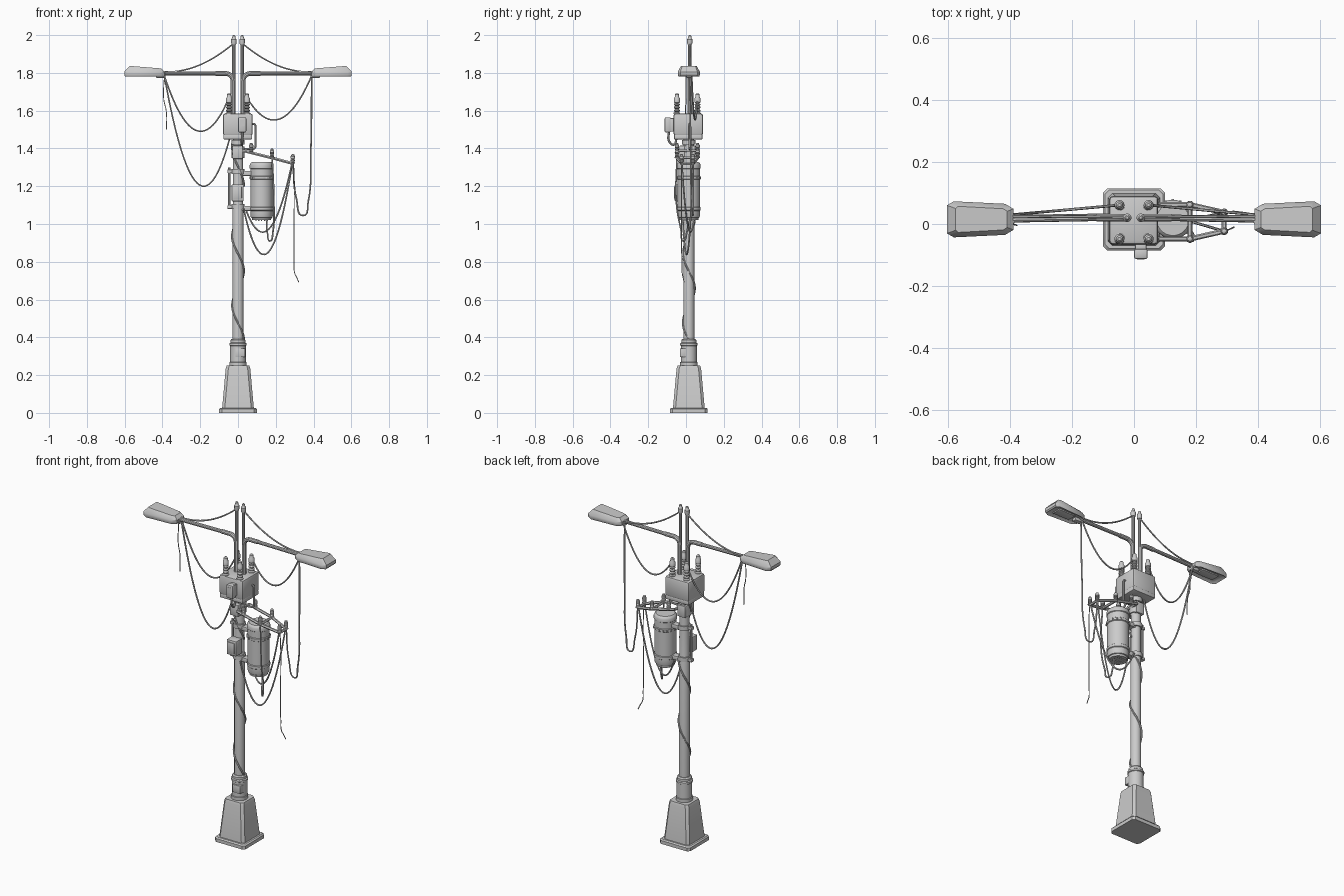
import bpy, bmesh, math
from mathutils import Vector, Matrix

cube = bpy.data.objects.get("Cube")
if cube:
    bpy.data.objects.remove(cube, do_unlink=True)

metal = bpy.data.materials.new("grey_metal")
metal.use_nodes = True
GREY = (0.6, 0.6, 0.6, 1)
metal.diffuse_color = GREY
metal.node_tree.nodes["Principled BSDF"].inputs["Base Color"].default_value = GREY

CY = 0.015          # depth of the pole axis
parts = []


def finish(name, bm):
    bmesh.ops.recalc_face_normals(bm, faces=bm.faces[:])
    mesh = bpy.data.meshes.new(name)
    bm.to_mesh(mesh)
    bm.free()
    mesh.materials.append(metal)
    ob = bpy.data.objects.new(name, mesh)
    bpy.context.collection.objects.link(ob)
    parts.append(ob)
    return ob


def loft(name, loops, after=None):
    """Skin closed loops of equal length and cap both ends."""
    bm = bmesh.new()
    rings = [[bm.verts.new(p) for p in loop] for loop in loops]
    n = len(rings[0])
    for a, b in zip(rings, rings[1:]):
        for i in range(n):
            bm.faces.new((a[i], a[(i + 1) % n], b[(i + 1) % n], b[i]))
    bottom = bm.faces.new(rings[0])
    bm.faces.new(rings[-1])
    if after:
        bmesh.ops.recalc_face_normals(bm, faces=bm.faces[:])
        after(bm, bottom)
    return finish(name, bm)


def lathe(name, x, y, z, profile, sides=24):
    ring = [(math.cos(2 * math.pi * i / sides), math.sin(2 * math.pi * i / sides))
            for i in range(sides)]
    return loft(name, [[(x + r * c, y + r * s, z + h) for c, s in ring] for r, h in profile])


def box(name, lo, hi, bevel=0.004):
    bm = bmesh.new()
    lo, hi = Vector(lo), Vector(hi)
    size = hi - lo
    bmesh.ops.create_cube(bm, size=1, matrix=Matrix.Translation((lo + hi) / 2)
                          @ Matrix.Diagonal((*size, 1)))
    if bevel:
        bmesh.ops.bevel(bm, geom=bm.edges[:], offset=bevel, segments=2,
                        profile=0.5, affect='EDGES')
    return finish(name, bm)


def square_loop(half, cut, z):
    pts = []
    for sx, sy in ((1, 1), (-1, 1), (-1, -1), (1, -1)):
        a, b = (sx * half, sy * (half - cut)), (sx * (half - cut), sy * half)
        pts += [a, b] if sx * sy > 0 else [b, a]
    return [(px, CY + py, z) for px, py in pts]


def tube(name, pts, r, straight=False, res=2):
    cu = bpy.data.curves.new(name, 'CURVE')
    cu.dimensions = '3D'
    cu.bevel_depth, cu.bevel_resolution, cu.use_fill_caps = r, res, True
    cu.resolution_u = 1 if straight else 8
    sp = cu.splines.new('POLY' if straight else 'BEZIER')
    target = sp.points if straight else sp.bezier_points
    target.add(len(pts) - 1)
    for p, co in zip(target, pts):
        if straight:
            p.co = (*co, 1)
        else:
            p.co = co
            p.handle_left_type = p.handle_right_type = 'AUTO'
    ob = bpy.data.objects.new(name, cu)
    bpy.context.collection.objects.link(ob)
    bpy.context.view_layer.update()
    mesh = bpy.data.meshes.new_from_object(ob.evaluated_get(bpy.context.evaluated_depsgraph_get()))
    bpy.data.objects.remove(ob, do_unlink=True)
    mesh.materials.clear()
    mesh.materials.append(metal)
    ob = bpy.data.objects.new(name, mesh)
    bpy.context.collection.objects.link(ob)
    parts.append(ob)


def cable(name, a, b, sag, r=0.0045):
    a, b = Vector(a), Vector(b)
    pts = []
    for i in range(25):
        t = i / 24
        p = a.lerp(b, t)
        p.z -= 4 * sag * t * (1 - t)
        pts.append(p)
    tube(name, pts, r, True, 1)


def insulator(name, x, y, z, h, r):
    prof = [(r, 0), (r, .06)]
    for k in range(3):
        prof += [(r * .55, .1 + k * .15), (r * .9, .14 + k * .15), (r * .9, .19 + k * .15)]
    prof += [(r * .5, .52), (r * .9, .56), (r * .9, .76), (r * .65, .82), (r * .6, .95), (r * .3, 1)]
    lathe(name, x, y, z, [(q, t * h) for q, t in prof], 14)


# Square footing
loft("foot_plate", [square_loop(.1, .014, 0), square_loop(.1, .014, .02), square_loop(.094, .014, .027)])
loft("foot_pedestal", [square_loop(.084, .014, .025), square_loop(.065, .014, .235),
                       square_loop(.06, .014, .25)])

# Pole and collar
lathe("pole_collar", 0, CY, .25, [(.046, 0), (.046, .018), (.042, .02), (.042, .105),
                                 (.046, .108), (.046, .118), (.04, .122), (.04, .135), (.034, .142)])
lathe("pole", 0, CY, .38, [(.029, 0), (.029, .72), (.027, .73), (.027, 1.09)])
box("collar_hatch", (-.014, -.033, .295), (.038, 0, .342), .003)
for z in (1.08, 1.265, 1.42):
    lathe("pole_clamp", 0, CY, z, [(.035, 0), (.035, .026)])

# Distribution box on top of the pole
box("top_box", (-.08, -.066, 1.468), (.078, .09, 1.585), .012)
box("top_box_floor", (-.077, -.063, 1.448), (.075, .087, 1.474), .004)
box("meter_mount", (.004, -.085, 1.49), (.04, -.06, 1.56), .003)
box("meter", (.0, -.113, 1.485), (.044, -.08, 1.565), .007)
box("meter_face", (.01, -.115, 1.52), (.034, -.11, 1.552), 0)
tube("meter_cable", [(.022, -.09, 1.49), (.022, -.09, 1.44), (.02, -.065, 1.42), (.015, -.05, 1.45)], .006)
tube("side_conduit", [(.06, .02, 1.53), (.086, .02, 1.53), (.092, .02, 1.522), (.092, .02, 1.408),
                      (.086, .02, 1.4), (.02, .02, 1.395)], .006, True)
for x in (-.047, .047):
    for y in (-.048, .061):
        insulator("box_insulator", x, y, 1.582, .11, .018)


# Lamp head: stepped recess underneath with a raised light panel
def hollow(bm, bottom):
    for depth in (.006, .004):
        bmesh.ops.inset_region(bm, faces=[bottom], thickness=.009)
        bmesh.ops.translate(bm, verts=bottom.verts[:], vec=(0, 0, depth))


def lamp(s, side):
    half = [(.388, .034), (.415, .05), (.58, .058), (.602, .045)]
    roof = [(.408, .026), (.42, .034), (.566, .042), (.574, .035)]

    def loop(shape, z, k=1, slope=0):
        pts = shape + [(x, -y) for x, y in reversed(shape)]
        return [(s * (.496 + (x - .496) * k), CY + y * k, z + slope * (x - .4)) for x, y in pts]
    loft(side + "_lamp_head", [loop(half, 1.781, .95), loop(half, 1.788), loop(half, 1.806),
                               loop(roof, 1.823, 1, .08)], hollow)
    x0, x1 = sorted((s * .45, s * .56))
    box(side + "_light_panel", (x0, CY - .028, 1.784), (x1, CY + .028, 1.795), .002)
    box(side + "_lamp_knuckle", (s * .41 - .025, CY - .014, 1.774), (s * .41 + .025, CY + .014, 1.806))


for s, side in ((1, "left"), (-1, "right")):
    lamp(s, side)
    # Lamp arm, bending outward from the upright
    arm = [(s * .026, .02, 1.57), (s * .026, .02, 1.75)]
    arm += [(s * (.066 - .04 * math.cos(a)), .02, 1.757 + .04 * math.sin(a))
            for a in [math.pi / 12 * k for k in range(7)]]
    tube(side + "_arm", arm + [(s * .12, .02, 1.797)], .0125, True, 3)
    tube(side + "_arm_end", [(s * .11, .02, 1.797), (s * .4, CY, 1.797)], .0105, True, 3)
    # Slim mast and its cap
    tube(side + "_mast", [(s * .022, .02, 1.58), (s * .022, .02, 1.965)], .009, True, 3)
    lathe(side + "_mast_cap", s * .022, .02, 1.95,
          [(.012, 0), (.014, .008), (.014, .028), (.009, .034), (.008, .046), (.004, .05)], 14)
    cable(side + "_mast_cable", (s * .025, .022, 1.955), (s * .39, .025, 1.805), .04)

# Transformer can
TX = .125
rib = [(.048, 0), (.056, .004), (.059, .012), (.059, .04), (.063, .043), (.063, .058), (.059, .061),
       (.059, .205), (.063, .208), (.063, .222), (.059, .225), (.059, .262), (.063, .265),
       (.063, .282), (.059, .291), (.052, .297)]
lathe("transformer", TX, CY, 1.03, rib, 32)
loops = [(.044, 1.031), (.052, 1.031), (.05, 1.02), (.044, 1.02)]
lathe("transformer_base_ring", TX, CY, 0, loops, 24)
for k in range(5):
    x = TX - .03 + k * .015
    box("base_grille", (x - .003, CY - .03, 1.017), (x + .003, CY + .03, 1.03), 0)
for z in (1.07, 1.255):
    box("transformer_bracket", (.01, CY - .02, z), (.08, CY + .02, z + .026), .004)
for k in range(16):
    a = k * math.pi / 8
    x, y = TX + .061 * math.cos(a), CY + .061 * math.sin(a)
    box("rim_bolt", (x - .004, y - .004, 1.238), (x + .004, y + .004, 1.25), 0)

# Sloping crossarm frame with small insulators
near, mid, far = (.03, .055, 1.387), (.18, .055, 1.35), (.29, .03, 1.32)
for s in (1, -1):
    rail = [(x, .007 + s * y, z) for x, y, z in (near, mid, far)]
    tube("crossarm_rail", rail, .0085, True, 1)
    for (x, y, z), dx in zip(rail, (.04, 0, 0)):
        insulator("crossarm_insulator", x + dx, y, z - dx * .2, .05, .013)
for x, y, z in (near, mid, far):
    tube("crossarm_tie", [(x, .007 - y, z), (x, .007 + y, z)], .008, True, 1)
box("crossarm_mount", (-.03, -.035, 1.345), (.025, .05, 1.415), .005)
lathe("mount_ring", 0, CY, 1.35, [(.034, 0), (.034, .06)])

# Pole-side equipment
box("switch_box", (-.034, -.06, 1.12), (.03, 0, 1.21), .006)
box("switch_door", (-.024, -.064, 1.135), (.02, -.058, 1.197), .002)
tube("riser_pipe", [(-.046, CY, 1.08), (-.046, CY, 1.3)], .007, True)
for z in (1.08, 1.27):
    box("riser_clip", (-.056, CY - .012, z), (-.02, CY + .012, z + .018), .003)

# Hanging cables
cable("right_upper_cable", (-.39, .03, 1.785), (-.047, .061, 1.67), .233)
cable("right_lower_cable", (-.39, .025, 1.785), (-.045, .03, 1.45), .4)
cable("left_upper_cable", (.39, .03, 1.785), (.047, .061, 1.67), .172)
tube("left_long_cable", [(.39, .02, 1.785), (.386, .025, 1.4), (.372, .03, 1.12), (.345, .036, 1.045),
                         (.31, .038, 1.13), (.29, .037, 1.35)], .0045, res=1)
cable("crossarm_low_cable", (.03, -.02, 1.08), (.29, .037, 1.34), .36)
cable("crossarm_back_cable", (.04, .05, 1.08), (.29, -.023, 1.34), .235)
tube("transformer_drop", [(.15, CY, 1.04), (.155, CY - .01, .96), (.17, CY - .03, .91), (.185, CY - .04, .96),
                          (.19, CY - .065, 1.1), (.18, -.048, 1.37)], .0045, res=1)
tube("right_loose_wire", [(-.39, .0, 1.785), (-.393, .0, 1.66), (-.38, -.003, 1.6), (-.378, -.005, 1.5)], .0025, res=1)
tube("left_loose_wire", [(.29, -.023, 1.33), (.295, -.023, 1.28), (.297, -.023, 1.0), (.297, -.022, .8),
                         (.3, -.02, .74), (.312, -.015, .715), (.322, -.01, .69)], .0025, res=1)


# Wire winding around the pole
def winding(name, z0, z1, turns):
    pts = []
    for i in range(49):
        a = -2 * math.pi * turns * i / 48
        pts.append((.032 * math.cos(a), CY + .032 * math.sin(a), z0 + (z1 - z0) * i / 48))
    tube(name, pts, .005, True, 1)


winding("pole_winding", .385, 1.1, 1.95)
winding("upper_winding", 1.2, 1.43, .55)

# Smooth round surfaces, keep hard edges
bpy.ops.object.select_all(action='DESELECT')
for ob in parts:
    ob.select_set(True)
bpy.context.view_layer.objects.active = parts[0]
bpy.ops.object.shade_smooth_by_angle(angle=math.radians(35))
